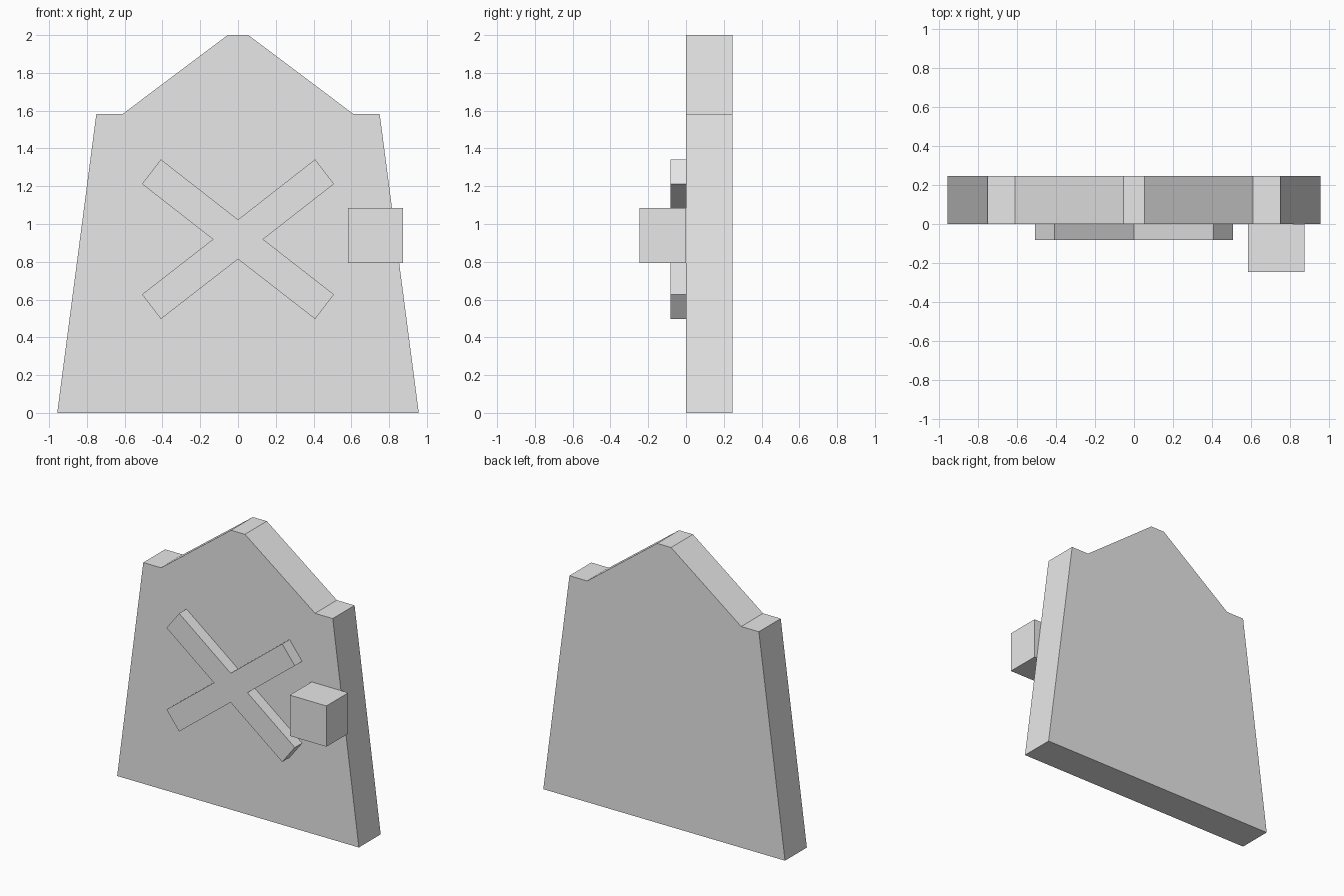
import bpy, bmesh

if "Cube" in bpy.data.objects:
    bpy.data.objects.remove(bpy.data.objects["Cube"])

grey = bpy.data.materials.new("plain_grey")
grey.diffuse_color = (0.8, 0.8, 0.8, 1)
grey.use_nodes = True
grey.node_tree.nodes["Principled BSDF"].inputs["Base Color"].default_value = grey.diffuse_color


def extrude_outline(name, half, y0, y1):
    """Mirror a right-hand outline (top to bottom) in x and extrude it along y."""
    left = [(-x, z) for x, z in reversed(half) if x > 0]
    bm = bmesh.new()
    face = bm.faces.new([bm.verts.new((x, y0, z)) for x, z in half + left])
    new = bmesh.ops.extrude_face_region(bm, geom=[face])["geom"]
    moved = [v for v in new if isinstance(v, bmesh.types.BMVert)]
    bmesh.ops.translate(bm, verts=moved, vec=(0, y1 - y0, 0))
    bmesh.ops.recalc_face_normals(bm, faces=bm.faces)
    mesh = bpy.data.meshes.new(name)
    bm.to_mesh(mesh)
    bm.free()
    mesh.materials.append(grey)
    obj = bpy.data.objects.new(name, mesh)
    bpy.context.collection.objects.link(obj)
    return obj


# Tapered slab with shoulders and a blunt gable
extrude_outline("slab", [(0.055, 2.0), (0.61, 1.583), (0.75, 1.583), (0.957, 0.0)], 0.0, 0.247)

# Raised diagonal cross
extrude_outline("cross", [(0, 1.023), (0.408, 1.342), (0.508, 1.212), (0.133, 0.919),
                          (0.508, 0.627), (0.408, 0.497), (0, 0.814)], -0.083, 0.0)

# Cube handle overlapping the right edge
handle = extrude_outline("handle", [(0.145, 1.085), (0.145, 0.793)], -0.247, 0.0)
handle.location.x = 0.728
